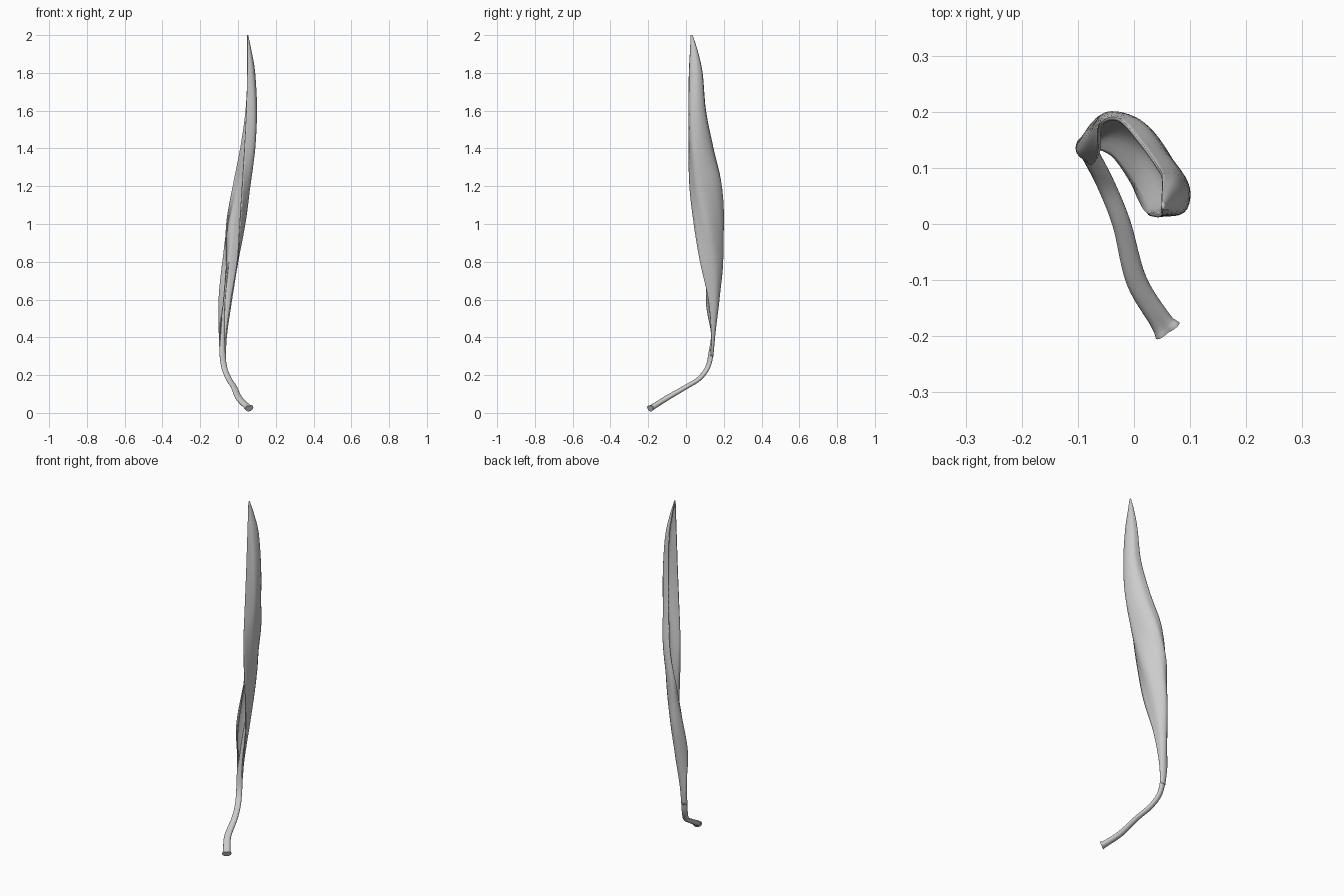
import bpy, math
from mathutils import Vector

if "Cube" in bpy.data.objects:
    bpy.data.objects.remove(bpy.data.objects["Cube"])


def spline(pts, steps):
    """Catmull-Rom resampling of a list of vectors."""
    p = [pts[0] * 2 - pts[1]] + pts + [pts[-1] * 2 - pts[-2]]
    out = []
    for i in range(1, len(p) - 2):
        a, b, c, d = p[i - 1:i + 3]
        for s in range(steps):
            t = s / steps
            out.append(0.5 * (2 * b + (c - a) * t + (2 * a - 5 * b + 4 * c - d) * t ** 2
                              + (3 * b - a - 3 * c + d) * t ** 3))
    return out + [pts[-1].copy()]


def loft(name, rows, closed=False):
    """Skin a list of equally long point rows."""
    n = len(rows[0])
    verts = [v for r in rows for v in r]
    faces = [(i * n + j, i * n + (j + 1) % n, (i + 1) * n + (j + 1) % n, (i + 1) * n + j)
             for i in range(len(rows) - 1) for j in range(n if closed else n - 1)]
    if closed:
        faces += [tuple(reversed(range(n))), tuple(range(len(verts) - n, len(verts)))]
    me = bpy.data.meshes.new(name)
    me.from_pydata([tuple(v) for v in verts], [], faces)
    ob = bpy.data.objects.new(name, me)
    bpy.context.collection.objects.link(ob)
    bpy.context.view_layer.objects.active = ob
    for o in bpy.context.selected_objects:
        o.select_set(False)
    ob.select_set(True)
    bpy.ops.object.mode_set(mode='EDIT')
    bpy.ops.mesh.select_all(action='SELECT')
    bpy.ops.mesh.normals_make_consistent(inside=False)
    bpy.ops.object.mode_set(mode='OBJECT')
    bpy.ops.object.shade_smooth_by_angle(angle=math.radians(50))
    return ob


# Leaf blade: height, then five x,y points from the back-left edge to the front edge
sections = [
    (0.30, -.092, .130, -.092, .138, -.080, .142, -.070, .138, -.068, .130),
    (0.42, -.097, .133, -.098, .147, -.082, .153, -.065, .148, -.060, .133),
    (0.60, -.076, .107, -.100, .133, -.073, .173, -.042, .160, -.034, .118),
    (0.80, -.062, .130, -.080, .160, -.050, .194, -.005, .150, -.004, .074),
    (1.00, -.060, .175, -.048, .197, -.010, .185, .036, .115, .010, .042),
    (1.20, -.028, .186, .010, .183, .045, .140, .062, .065, .022, .020),
    (1.40, .012, .143, .052, .130, .082, .085, .084, .035, .034, .016),
    (1.60, .040, .103, .076, .096, .097, .062, .088, .023, .044, .015),
    (1.80, .050, .085, .075, .079, .088, .053, .077, .024, .049, .018),
    (1.92, .050, .058, .062, .055, .068, .043, .062, .028, .049, .024),
    (2.00, .049, .032, .050, .032, .051, .030, .050, .028, .049, .028),
]
profiles = [spline([Vector((s[i], s[i + 1], s[0])) for i in range(1, 10, 2)], 5)
            for s in sections]
columns = [spline(list(c), 6) for c in zip(*profiles)]
blade = loft("leaf_blade", list(zip(*columns)))
mod = blade.modifiers.new("thickness", 'SOLIDIFY')
mod.thickness = 0.006
mod.offset = 0

# Stem: x, y, z, radius; it fades into the midrib of the blade
path = [(.060, -.190, .026, .023), (.046, -.170, .036, .018), (.004, -.100, .080, .017),
        (-.022, 0, .138, .015), (-.050, .070, .182, .0145), (-.073, .115, .242, .0145),
        (-.082, .133, .320, .015), (-.081, .145, .420, .010), (-.073, .170, .600, .005),
        (-.050, .192, .800, .003)]
pts = spline([Vector(p) for p in path], 6)
centres = [p.to_3d() for p in pts]
rings = []
side = Vector((1, .4, 0)).normalized()
for i, c in enumerate(centres):
    tan = (centres[min(i + 1, len(pts) - 1)] - centres[max(i - 1, 0)]).normalized()
    side = (side - tan * side.dot(tan)).normalized()
    up = side.cross(tan)
    flare = max(0, 1 - i / 8)
    ring = []
    for k in range(20):
        a = 2 * math.pi * k / 20
        # shallow groove along the upper face, deeper at the flared end
        groove = 1 - (0.12 + 0.35 * flare) * max(0, math.sin(a)) ** 6
        ring.append(c + pts[i].w * groove * (side * math.cos(a) * 1.1
                                             + up * math.sin(a) * 0.85))
    rings.append(ring)
loft("leaf_stem", rings, closed=True)
